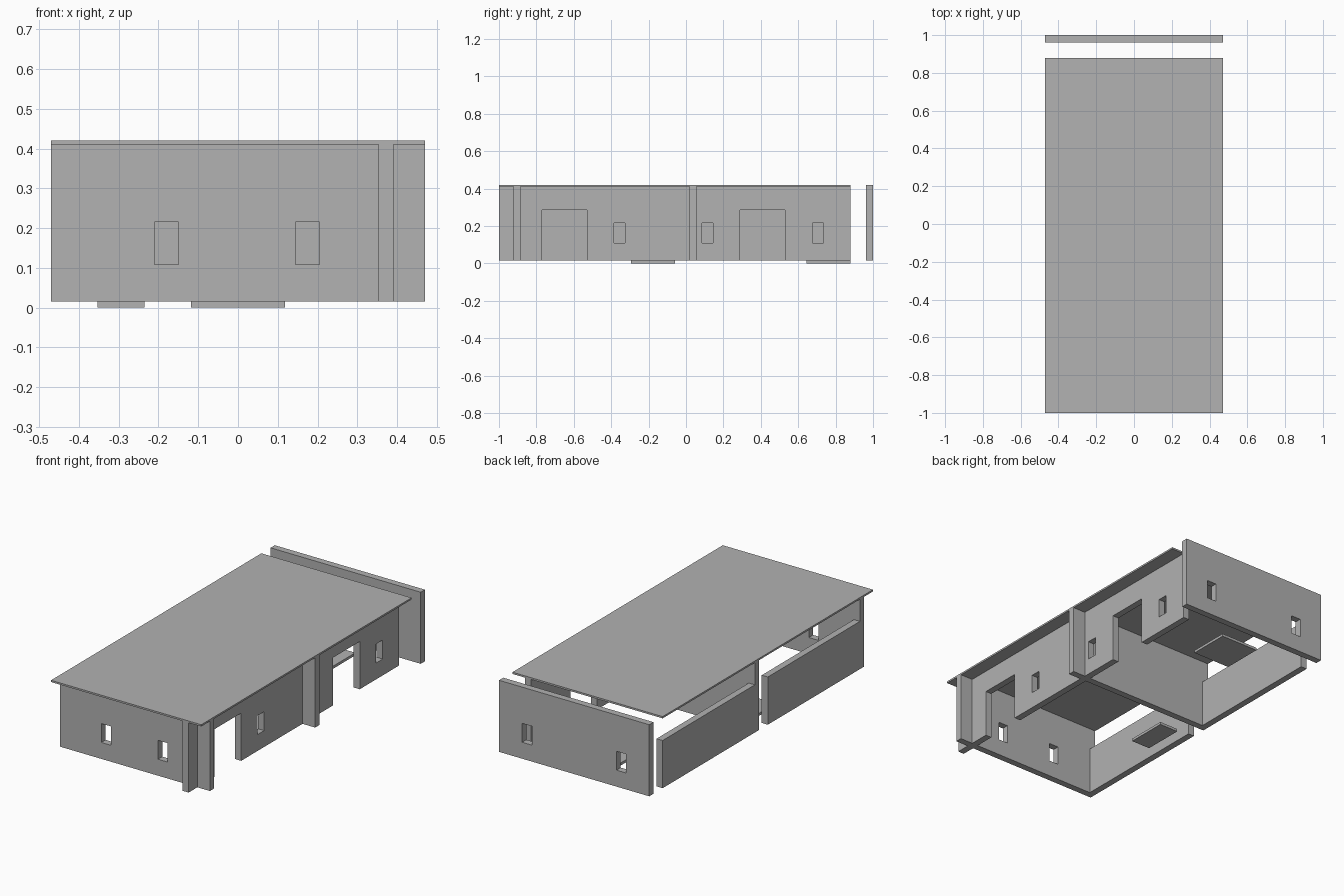
import bpy, bmesh
from mathutils import Vector

if "Cube" in bpy.data.objects:
    bpy.data.objects.remove(bpy.data.objects["Cube"])

# Single plain grey finish
grey = bpy.data.materials.new("plain_grey")
grey.use_nodes = True
colour = (0.445, 0.445, 0.445, 1)
grey.diffuse_color = colour
grey.node_tree.nodes["Principled BSDF"].inputs["Base Color"].default_value = colour

BASE, EAVE, TOP = 0.015, 0.41, 0.42
SILL, HEAD, DOOR_HEAD = 0.108, 0.215, 0.285
THICK = 0.038


def finish(name, bm):
    bmesh.ops.recalc_face_normals(bm, faces=bm.faces)
    mesh = bpy.data.meshes.new(name)
    bm.to_mesh(mesh)
    bm.free()
    mesh.materials.append(grey)
    bpy.context.collection.objects.link(bpy.data.objects.new(name, mesh))


def slab(name, x, y, z):
    bm = bmesh.new()
    bmesh.ops.create_cube(bm, size=1)
    for v in bm.verts:
        v.co = Vector([lo + (c + 0.5) * (hi - lo) for c, (lo, hi) in zip(v.co, (x, y, z))])
    finish(name, bm)


def window(start, width=0.06):
    return (start, start + width, SILL, HEAD)


def door(start, end):
    return (start, end, BASE, DOOR_HEAD)


def wall(name, axis, span, offset, top, openings=()):
    """Panel along an axis, tiled around its openings, then thickened."""
    us = sorted({*span, *(u for o in openings for u in o[:2])})
    zs = sorted({BASE, top, *(z for o in openings for z in o[2:])})
    along, across = (Vector((1, 0, 0)), Vector((0, 1, 0)))
    if axis == "y":
        along, across = across, along
    bm = bmesh.new()
    for u0, u1 in zip(us, us[1:]):
        for z0, z1 in zip(zs, zs[1:]):
            u, z = (u0 + u1) / 2, (z0 + z1) / 2
            if any(a < u < b and c < z < d for a, b, c, d in openings):
                continue
            corners = ((u0, z0), (u1, z0), (u1, z1), (u0, z1))
            bm.faces.new([bm.verts.new(along * p + across * offset + Vector((0, 0, q)))
                          for p, q in corners])
    bmesh.ops.remove_doubles(bm, verts=bm.verts, dist=0.0001)
    result = bmesh.ops.extrude_face_region(bm, geom=bm.faces[:], use_keep_orig=True)
    moved = [g for g in result["geom"] if isinstance(g, bmesh.types.BMVert)]
    bmesh.ops.translate(bm, verts=moved, vec=across * THICK)
    finish(name, bm)


HALF = 0.47

# Full-height walls, crossing each other at the corners
wall("front_wall", "x", (-HALF, HALF), -0.922, EAVE, [window(-0.21), window(0.145)])
wall("middle_wall", "x", (-HALF, HALF), 0.018, EAVE)
wall("back_wall", "x", (-HALF, HALF), 0.962, TOP, [window(-0.325), window(0.265)])
wall("long_side_wall", "y", (-1, 0.88), 0.353, EAVE,
     [door(-0.77, -0.53), window(-0.385), window(0.085), door(0.29, 0.53), window(0.675)])

# Low walls on the open side
wall("low_wall_front", "y", (-0.885, -0.06), -HALF, DOOR_HEAD)
wall("low_wall_back", "y", (0.055, 0.88), -HALF, DOOR_HEAD)

# Roof and floor plates
slab("roof", (-HALF, HALF), (-1, 0.88), (EAVE, TOP))
slab("floor_plate_front", (-0.353, -0.235), (-0.295, -0.06), (0, BASE))
slab("floor_plate_back", (-0.118, 0.118), (0.645, 0.88), (0, BASE))
